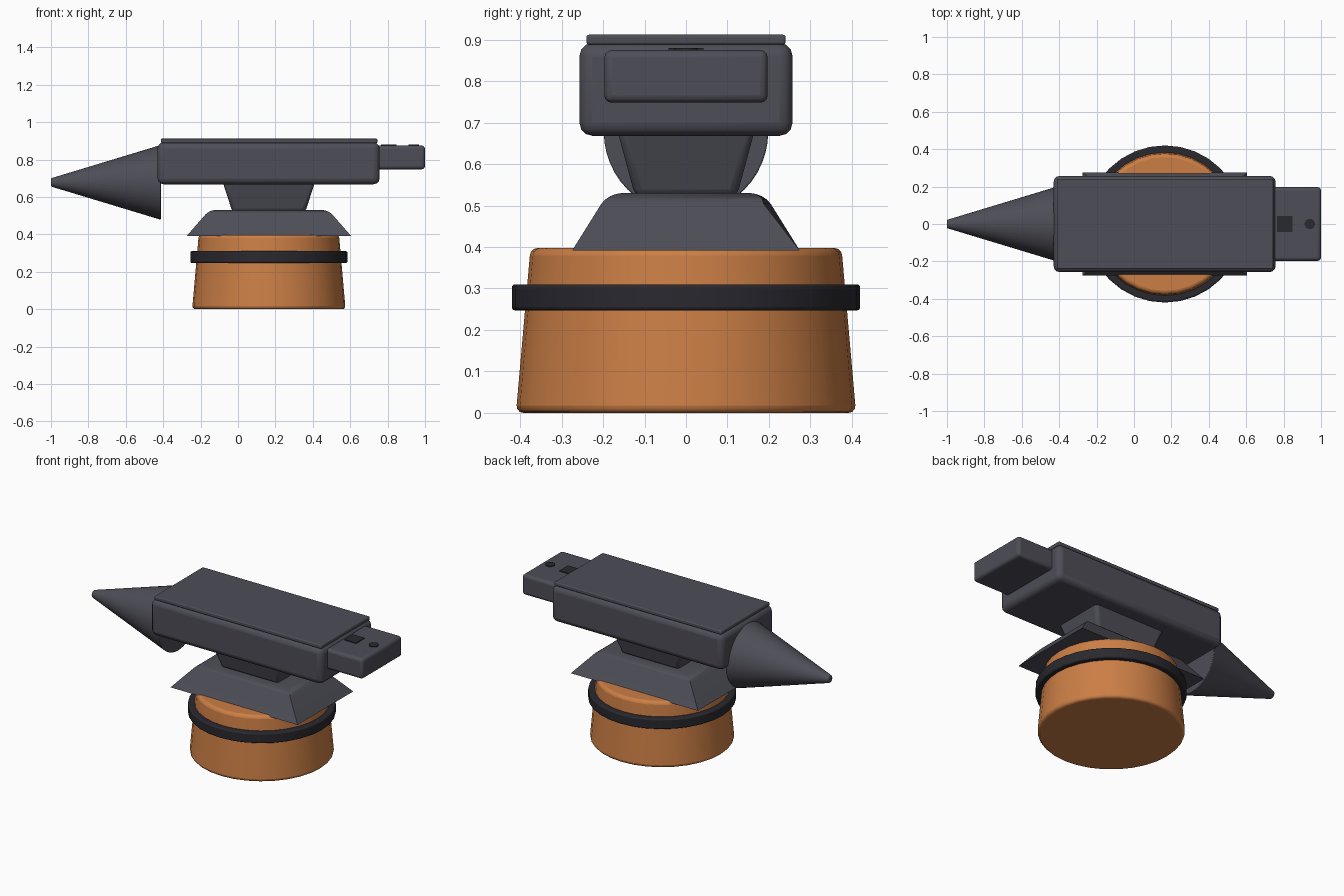
import bpy, bmesh, math
from mathutils import Matrix

if "Cube" in bpy.data.objects:
    bpy.data.objects.remove(bpy.data.objects["Cube"])

CX = 0.165  # axis of the stump, foot and waist


def material(name, color):
    m = bpy.data.materials.new(name)
    m.diffuse_color = (*color, 1)
    m.use_nodes = True
    m.node_tree.nodes["Principled BSDF"].inputs["Base Color"].default_value = m.diffuse_color
    return m


IRON = material("iron", (0.075, 0.075, 0.095))
DARK = material("dark_iron", (0.022, 0.022, 0.028))
WOOD = material("wood", (0.60, 0.21, 0.06))


def finish(name, bm, mat, bevel=0.0, segments=3):
    bmesh.ops.recalc_face_normals(bm, faces=bm.faces)
    mesh = bpy.data.meshes.new(name)
    bm.to_mesh(mesh)
    bm.free()
    mesh.materials.append(mat)
    ob = bpy.data.objects.new(name, mesh)
    bpy.context.collection.objects.link(ob)
    if bevel:
        mod = ob.modifiers.new("bevel", 'BEVEL')
        mod.width, mod.segments = bevel, segments
        mod.limit_method, mod.angle_limit = 'ANGLE', math.radians(30)
    bpy.ops.object.select_all(action='DESELECT')
    ob.select_set(True)
    bpy.context.view_layer.objects.active = ob
    bpy.ops.object.shade_smooth_by_angle(angle=math.radians(35))
    return ob


def block(name, x0, x1, hy, z0, z1, mat, bevel, taper=None, top_bevel=0.0):
    """Box from x0 to x1; taper gives the half sizes of its bottom."""
    bm = bmesh.new()
    bmesh.ops.create_cube(bm, size=2)
    cx, hx = (x0 + x1) / 2, (x1 - x0) / 2
    for v in bm.verts:
        sx, sy = (hx, hy) if v.co.z > 0 or not taper else taper
        v.co = (cx + v.co.x * sx, v.co.y * sy, z1 if v.co.z > 0 else z0)
    if top_bevel:
        top = [e for e in bm.edges if all(v.co.z > z1 - 1e-4 for v in e.verts)]
        bmesh.ops.bevel(bm, geom=top, offset=top_bevel, segments=4,
                        profile=0.5, affect='EDGES')
    return finish(name, bm, mat, bevel)


def drum(name, cx, r0, r1, z0, z1, mat, bevel=0.0, sides=32, lay=None):
    """Cylinder or cone between z0 and z1, optionally moved by a matrix."""
    bm = bmesh.new()
    bmesh.ops.create_cone(bm, cap_ends=True, segments=sides, radius1=r0, radius2=r1,
                          depth=z1 - z0, matrix=Matrix.Translation((cx, 0, (z0 + z1) / 2)))
    if lay:
        bmesh.ops.transform(bm, matrix=lay, verts=bm.verts)
    return finish(name, bm, mat, bevel)


# Wooden stump and its iron band
drum("stump", CX, 0.41, 0.375, 0, 0.398, WOOD, 0.018)
drum("stump_band", CX, 0.42, 0.42, 0.247, 0.31, DARK, 0.008)

# Spreading foot and narrow waist
block("foot", CX - 0.32, CX + 0.32, 0.187, 0.391, 0.53, IRON, 0.0,
      taper=(0.44, 0.275), top_bevel=0.032)
block("waist", CX - 0.25, CX + 0.25, 0.168, 0.52, 0.69, IRON, 0.02, taper=(0.195, 0.122))

# Body with its face plate
block("body", -0.43, 0.757, 0.257, 0.668, 0.892, IRON, 0.032)
block("face_plate", -0.412, 0.745, 0.24, 0.888, 0.912, IRON, 0.006)

# Heel with square and round holes
block("heel", 0.68, 1.0, 0.197, 0.748, 0.875, IRON, 0.018)
block("square_hole", 0.765, 0.847, 0.042, 0.85, 0.88, DARK, 0.0)
drum("round_hole", 0.94, 0.028, 0.028, 0.85, 0.88, DARK, sides=24)

# Conical horn pointing to -x
drum("horn", 0, 0.2, 0.022, 0, 0.588, IRON, 0.006, sides=48,
     lay=Matrix.Translation((-0.412, 0, 0.678)) @ Matrix.Rotation(-math.pi / 2, 4, 'Y'))
